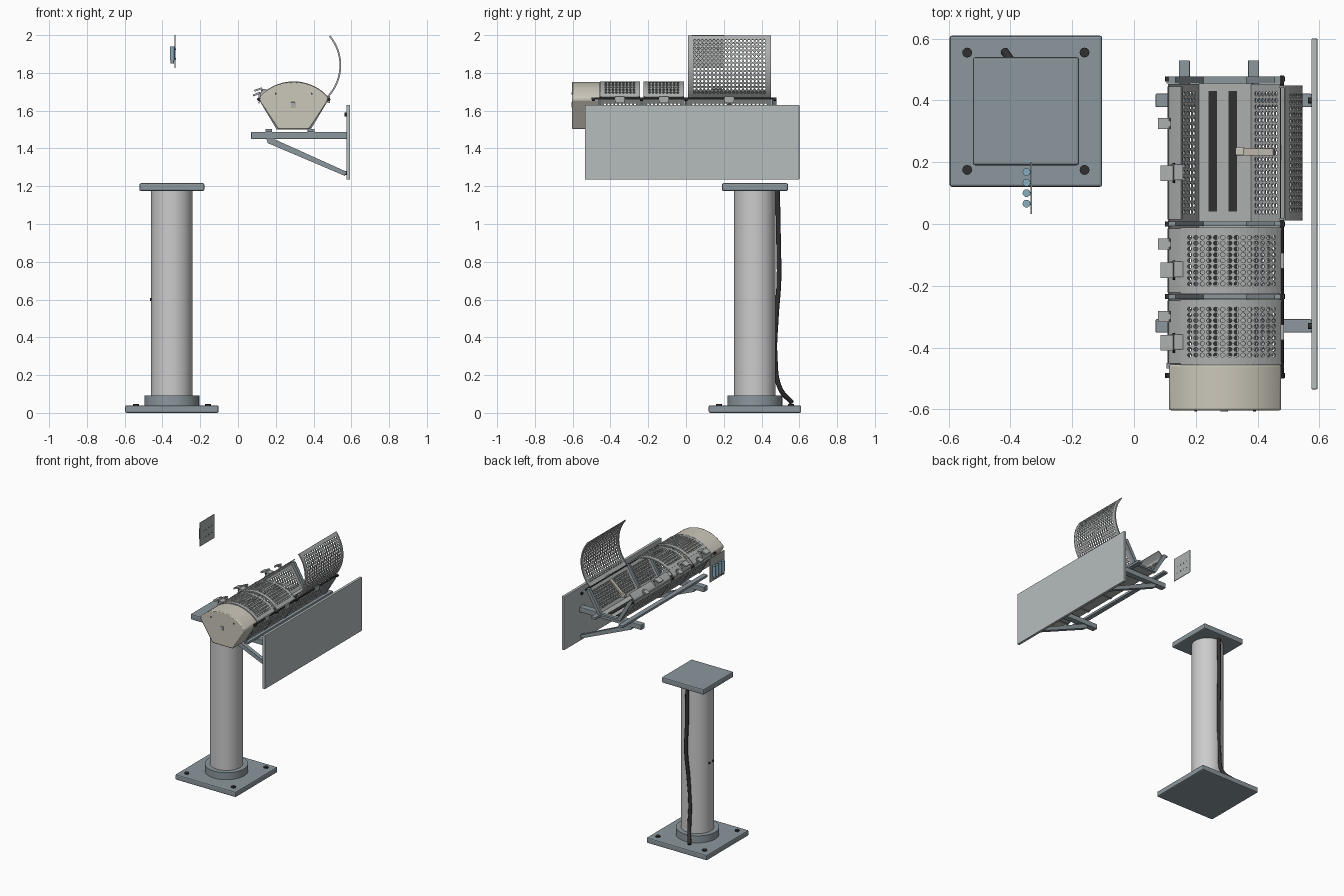
import bpy, bmesh
from math import sin, cos, pi, radians
from mathutils import Vector

if "Cube" in bpy.data.objects:
    bpy.data.objects.remove(bpy.data.objects["Cube"])


def material(name, r, g, b):
    m = bpy.data.materials.new(name)
    m.diffuse_color = (r, g, b, 1)
    m.use_nodes = True
    m.node_tree.nodes["Principled BSDF"].inputs["Base Color"].default_value = m.diffuse_color
    return m


STEEL = material("blue_grey_steel", 0.26, 0.31, 0.34)
SHEET = material("sheet_grey", 0.42, 0.43, 0.43)
COLUMN = material("column_grey", 0.55, 0.55, 0.54)
PANEL = material("panel_grey", 0.47, 0.51, 0.51)
CREAM = material("cream", 0.60, 0.57, 0.49)
DARK = material("dark_rubber", 0.03, 0.03, 0.03)
BLUE = material("blue_tube", 0.25, 0.42, 0.52)


def finish(name, bm, mat, smooth=False, bevel=0, solid=0):
    bmesh.ops.recalc_face_normals(bm, faces=bm.faces)
    me = bpy.data.meshes.new(name)
    bm.to_mesh(me)
    bm.free()
    ob = bpy.data.objects.new(name, me)
    bpy.context.collection.objects.link(ob)
    me.materials.append(mat)
    if solid:
        mod = ob.modifiers.new("thickness", 'SOLIDIFY')
        mod.thickness, mod.offset = solid, 0
    if bevel:
        mod = ob.modifiers.new("bevel", 'BEVEL')
        mod.width, mod.segments, mod.limit_method = bevel, 2, 'ANGLE'
    if smooth:
        bpy.ops.object.select_all(action='DESELECT')
        ob.select_set(True)
        bpy.context.view_layer.objects.active = ob
        bpy.ops.object.shade_smooth_by_angle(angle=radians(30))
    return ob


def box(name, lo, hi, mat, bevel=0):
    bm = bmesh.new()
    bmesh.ops.create_cube(bm, size=1)
    for v in bm.verts:
        v.co = Vector([(a + b) / 2 + c * (b - a) for a, b, c in zip(lo, hi, v.co)])
    return finish(name, bm, mat, bevel=bevel)


def rod(name, a, b, r, mat, n=32):
    a, b = Vector(a), Vector(b)
    bm = bmesh.new()
    bmesh.ops.create_cone(bm, cap_ends=True, segments=n, radius1=r, radius2=r, depth=(b - a).length)
    q = (b - a).to_track_quat('Z', 'Y')
    for v in bm.verts:
        v.co = q @ v.co + (a + b) / 2
    return finish(name, bm, mat, smooth=n > 8)


def prism(name, pts, y0, y1, mat, smooth=False, bevel=0):
    """Extrude a closed x-z outline along y."""
    bm = bmesh.new()
    f = bm.faces.new([bm.verts.new((x, y0, z)) for x, z in pts])
    g = bmesh.ops.extrude_face_region(bm, geom=[f])['geom']
    for v in g:
        if isinstance(v, bmesh.types.BMVert):
            v.co.y = y1
    return finish(name, bm, mat, smooth, bevel)


def perforated(name, path, y0, y1, nu, nv, mat, r=0.36):
    """Sheet following path(t) in x-z, with a grid of round holes and a plain border."""
    bm = bmesh.new()

    def vert(u, v):
        x, z = path(u / nu)
        return bm.verts.new((x, y0 + (y1 - y0) * v / nv, z))
    ring = [(1, .5), (1, 1), (.5, 1), (0, 1), (0, .5), (0, 0), (.5, 0), (1, 0)]
    for i in range(nu):
        for j in range(nv):
            outer = [vert(i + a, j + b) for a, b in ring]
            if i in (0, nu - 1) or j in (0, nv - 1):
                bm.faces.new(outer)
                continue
            inner = [vert(i + .5 + r * cos(k * pi / 4), j + .5 + r * sin(k * pi / 4)) for k in range(8)]
            for k in range(8):
                n = (k + 1) % 8
                bm.faces.new((outer[k], outer[n], inner[n], inner[k]))
    bmesh.ops.remove_doubles(bm, verts=bm.verts, dist=0.0003)
    return finish(name, bm, mat, solid=0.004)


# Pedestal: plates, collar, column, anchor bolts
CX, CY = -0.35, 0.365
box("base_plate", (-.597, .12, 0), (-.103, .61, .04), STEEL, .008)
rod("column_collar", (CX, CY, .04), (CX, CY, .092), .145, STEEL, 48)
rod("column", (CX, CY, .09), (CX, CY, 1.178), .11, COLUMN, 48)
box("top_plate", (-.522, .19, 1.175), (-.178, .54, 1.216), STEEL, .008)
for sx in (-1, 1):
    for sy in (-1, 1):
        p = (CX + sx * .19, CY + sy * .19)
        rod("anchor_bolt", (*p, .035), (*p, .048), .016, DARK, 12)
for dy in (-.02, .02):
    rod("column_screw", (-.455, CY + dy, .6), (-.467, CY + dy, .6), .007, DARK, 12)

# Cable behind the column
cu = bpy.data.curves.new("cable", 'CURVE')
cu.dimensions, cu.bevel_depth, cu.bevel_resolution, cu.use_fill_caps = '3D', .013, 3, True
sp = cu.splines.new('BEZIER')
cable = [(-.35, .485, 1.175), (-.35, .49, .9), (-.345, .492, .7), (-.355, .478, .5),
         (-.365, .472, .3), (-.375, .498, .13), (-.42, .56, .055)]
sp.bezier_points.add(len(cable) - 1)
for bp, c in zip(sp.bezier_points, cable):
    bp.co, bp.handle_left_type, bp.handle_right_type = c, 'AUTO', 'AUTO'
cable_ob = bpy.data.objects.new("cable", cu)
bpy.context.collection.objects.link(cable_ob)
cu.materials.append(DARK)

# Wall panel, bracket arms, struts and rails
box("wall_panel", (.574, -.535, 1.235), (.594, .6, 1.63), PANEL, .003)
for y in (.4, -.33):
    box("bracket_arm", (.07, y - .022, 1.45), (.575, y + .022, 1.488), STEEL, .004)
    prism("bracket_strut", [(.15, 1.45), (.158, 1.428), (.565, 1.255), (.574, 1.277), (.19, 1.45)],
          y - .015, y + .015, STEEL)
    for z in (1.58, 1.27):
        rod("panel_bolt", (.564, y, z), (.58, y, z), .01, DARK, 12)
for x in (.163, .387):
    box("mounting_rail", (x - .018, -.46, 1.486), (x + .018, .53, 1.504), STEEL, .003)


# Housing cross-section: dome arc over a V-shaped trough
def dome(deg, r=.2425):
    a = radians(deg)
    return (.295 + r * cos(a), 1.5095 + r * sin(a))


arc = [dome(42 + 96 * i / 20) for i in range(21)]
prism("end_cap", [(.213, 1.502), (.377, 1.502), (.477, 1.655)] + arc + [(.113, 1.655)],
      -.603, -.455, CREAM, True, .006)
box("end_cap_socket", (.28, -.607, 1.617), (.304, -.6, 1.645), SHEET, .002)
for x, z in ((.2, 1.69), (.39, 1.69)):
    rod("end_cap_screw", (x, -.607, z), (x, -.6, z), .005, DARK, 10)

# U-shaped frames between sections
U = [(.105, 1.668), (.205, 1.5), (.385, 1.5), (.485, 1.668),
     (.455, 1.668), (.365, 1.514), (.225, 1.514), (.135, 1.668)]
for y0, y1 in ((-.467, -.45), (-.242, -.228), (-.006, .008), (.455, .478)):
    prism("trough_frame", U, y0, y1, STEEL)
rod("hinge_rod", (.479, -.5, 1.664), (.479, .48, 1.664), .006, DARK, 12)
for x in (.11, .48):
    for y in (-.49, -.235, 0, .47):
        rod("frame_pin", (x, y - .008, 1.66), (x, y + .008, 1.66), .009, DARK, 12)

HX, HZ = dome(42)


def lid(y0, y1, nu, nv, angle=0):
    def path(t, dr=0):
        x, z = dome(42 + 84 * t, .2425 + dr)
        a = radians(-angle)
        dx, dz = x - HX, z - HZ
        return (HX + dx * cos(a) - dz * sin(a), HZ + dx * sin(a) + dz * cos(a))
    perforated("lid_mesh", path, y0, y1, nu, nv, SHEET)
    outline = [path(i / 16, .003) for i in range(17)] + [path(i / 16, -.006) for i in range(16, -1, -1)]
    for y in (y0, y1):
        prism("lid_rim", outline, y - .004, y + .004, SHEET)


# Three trough sections: floor, heater strips, walls, side strip, lid, latches
strip = [dome(126 + 3 * i) for i in range(5)] + [(.108, 1.64), (.113, 1.638), (.122, 1.67)]
strip += [dome(138 - 3 * i, .236) for i in range(5)]
sections = [(.015, .445, 16, 21, 86, .325, .165), (-.222, -.015, 16, 11, 0, -.065, -.15),
            (-.452, -.248, 16, 11, 0, -.3, -.385)]
for y0, y1, nu, nv, angle, ya, yb in sections:
    box("trough_floor", (.21, y0 - .01, 1.502), (.38, y1 + .01, 1.507), SHEET)
    for x in (.255, .32):
        box("heater_strip", (x - .014, y0 + .025, 1.507), (x + .014, y1 - .015, 1.511), DARK)
    for side in (-1, 1):
        perforated("trough_wall",
                   lambda t, s=side: (.295 + s * (.085 + .098 * t), 1.505 + .155 * t),
                   y0 - .008, y1 + .008, 9, nv, SHEET)
    prism("side_strip", strip, y0, y1, SHEET)
    lid(y0, y1, nu, nv, angle)
    # small catch and larger toggle latch
    prism("catch", [(.08, 1.675), (.118, 1.69), (.114, 1.7), (.078, 1.685)], ya - .018, ya + .018, SHEET)
    prism("catch_tab", [(.108, 1.65), (.12, 1.65), (.12, 1.7), (.108, 1.7)], ya - .009, ya + .009, SHEET)
    prism("latch_lever", [(.088, 1.70), (.13, 1.715), (.126, 1.724), (.085, 1.71)], yb - .025, yb + .025, SHEET)
    prism("latch_base", [(.112, 1.66), (.152, 1.702), (.158, 1.712), (.125, 1.716)], yb - .022, yb + .028, SHEET)
    rod("latch_pin", (.128, yb - .032, 1.708), (.128, yb + .032, 1.708), .004, DARK, 8)
    box("hinge_leaf", (.474, (y0 + y1) / 2 - .025, 1.64), (.486, (y0 + y1) / 2 + .025, 1.675), SHEET)

# Cream probe lying on the open section's wall
prism("probe_bar", [(.35, 1.555), (.455, 1.645), (.45, 1.655), (.345, 1.567)], .222, .244, CREAM)
box("probe_head", (.328, .222, 1.55), (.358, .248, 1.575), CREAM, .003)

# Floating switch plate with four tubes
box("switch_plate", (-.335, .032, 1.825), (-.331, .2, 2.0), SHEET)
for i in range(4):
    y = .066 + .034 * i
    rod("tube", (-.348, y, 1.865), (-.348, y, 1.94), .0125, BLUE, 20)
    rod("tube_end", (-.348, y, 1.85), (-.348, y, 1.865), .009, STEEL, 20)
    for z in (1.875, 1.925):
        rod("tube_screw", (-.34, y, z), (-.3295, y, z), .004, DARK, 8)
